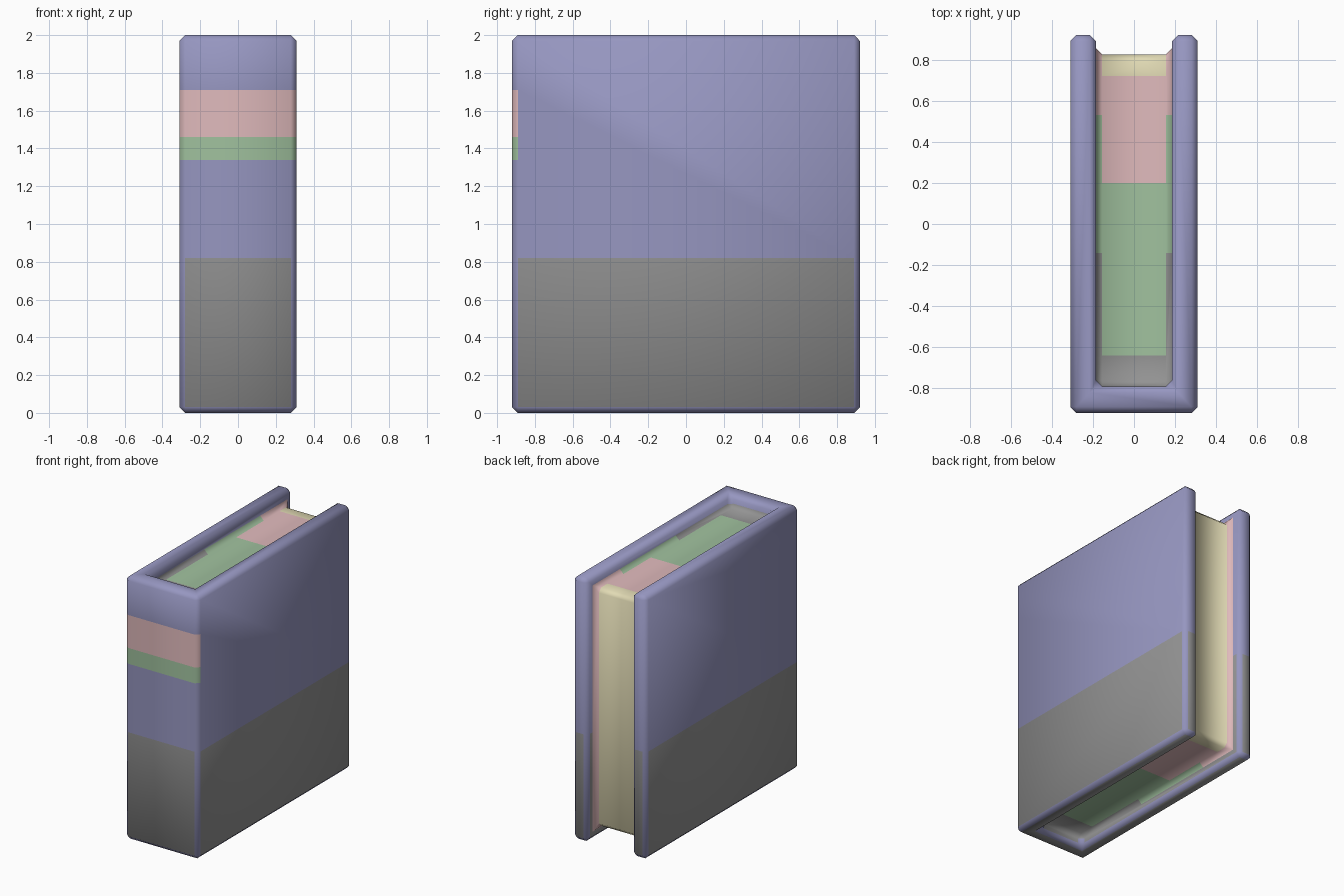
import bpy, bmesh
from mathutils import Vector
from itertools import product

if "Cube" in bpy.data.objects:
    bpy.data.objects.remove(bpy.data.objects["Cube"])

BEV = 0.03
XS = [-0.31, -0.185, 0.185, 0.31]     # board / pages / board
YS = [-0.92, -0.79, 0.825, 0.92]      # spine / pages / overhang
ZS = [0.0, 0.095, 1.905, 2.0]         # overhang / pages / overhang


def srgb(c):
    c /= 255
    return c / 12.92 if c <= 0.04045 else ((c + 0.055) / 1.055) ** 2.4


def solid(c):
    """Everything is solid except the recess around the page block."""
    if min(c) < 0 or max(c) > 2:
        return False
    x, y, z = c
    return x != 1 or y == 0 or (y == 1 and z == 1)


# Book body: outer skin of the solid cells, merged into clean faces
bm = bmesh.new()
for cell in product(range(3), repeat=3):
    if not solid(cell):
        continue
    for axis, side in product(range(3), (0, 1)):
        n = list(cell)
        n[axis] += 1 if side else -1
        if solid(tuple(n)):
            continue
        a, b = [i for i in range(3) if i != axis]
        quad = []
        for da, db in ((0, 0), (1, 0), (1, 1), (0, 1)):
            i = list(cell)
            i[axis] += side
            i[a] += da
            i[b] += db
            quad.append(bm.verts.new((XS[i[0]], YS[i[1]], ZS[i[2]])))
        bm.faces.new(quad)
bmesh.ops.remove_doubles(bm, verts=bm.verts, dist=1e-4)
bmesh.ops.recalc_face_normals(bm, faces=bm.faces)
bmesh.ops.dissolve_limit(bm, angle_limit=0.02, verts=bm.verts, edges=bm.edges)

# Chamfer every corner, inside and outside
bmesh.ops.bevel(bm, geom=[e for e in bm.edges if e.calc_face_angle(0) > 0.5],
                offset=BEV, segments=1, affect='EDGES', profile=0.5)
bm.normal_update()


def flat(f):
    return max(abs(v) for v in f.normal) > 0.99


def is_page(f):
    """Page block faces and the fillet that joins them to the cover."""
    c = f.calc_center_median()
    if any(abs(v.co.x) > 0.187 for v in f.verts) or c.y < YS[1] - 0.001:
        return False
    depth = 0.097 - BEV - 0.004
    inside = all(depth - 0.001 < v.co.z < 2 - depth + 0.001 and v.co.y < 0.857 for v in f.verts)
    wall = abs(f.normal.x) > 0.99 or (f.normal.y > 0.99 and c.y < 0)
    return inside and not wall


def is_floor(f):
    return is_page(f) and flat(f) and abs(f.normal.z) > 0.9


def is_strip(f):
    return is_page(f) and abs(f.normal.x) > 0.3


def is_spine(f):
    return all(v.co.y < -0.92 + BEV + 0.002 for v in f.verts)


def cut(axis, value, test):
    faces = [f for f in bm.faces if test(f)]
    geom = set(faces)
    for f in faces:
        geom.update(f.edges)
        geom.update(f.verts)
    co, no = Vector(), Vector()
    co[axis], no[axis] = value, 1
    bmesh.ops.bisect_plane(bm, geom=list(geom), plane_co=co, plane_no=no)


# Cut the colour boundaries
cut(2, 0.82, lambda f: not is_page(f))
for z in (1.34, 1.46, 1.71):
    cut(2, z, is_spine)
for y in (-0.64, 0.2, 0.72):
    cut(1, y, is_floor)
for y in (-0.14, 0.53):
    cut(1, y, is_strip)
bm.normal_update()

# Colour rules
BLUE, GREY, PINK, GREEN, CREAM = range(5)


def colour(f):
    c = f.calc_center_median()
    if is_page(f):
        if is_strip(f):
            return GREY if c.y < -0.14 else GREEN if c.y < 0.53 else PINK
        return GREY if c.y < -0.64 else GREEN if c.y < 0.2 else PINK if c.y < 0.72 else CREAM
    if is_spine(f) and 1.34 < c.z < 1.71 and f.normal.y < -0.3:
        return GREEN if c.z < 1.46 else PINK
    return GREY if flat(f) and c.z < 0.82 else BLUE


for f in bm.faces:
    f.material_index = colour(f)
    f.smooth = True

mesh = bpy.data.meshes.new("book")
bm.to_mesh(mesh)
bm.free()
book = bpy.data.objects.new("book", mesh)
bpy.context.collection.objects.link(book)
for name, rgb in (("cover_blue", (150, 150, 192)), ("lower_grey", (147, 147, 147)),
                  ("pale_pink", (224, 186, 188)), ("soft_green", (160, 193, 158)),
                  ("page_cream", (225, 218, 180))):
    m = bpy.data.materials.new(name)
    m.diffuse_color = (*[srgb(v) for v in rgb], 1)
    m.use_nodes = True
    m.node_tree.nodes["Principled BSDF"].inputs["Base Color"].default_value = m.diffuse_color
    mesh.materials.append(m)
